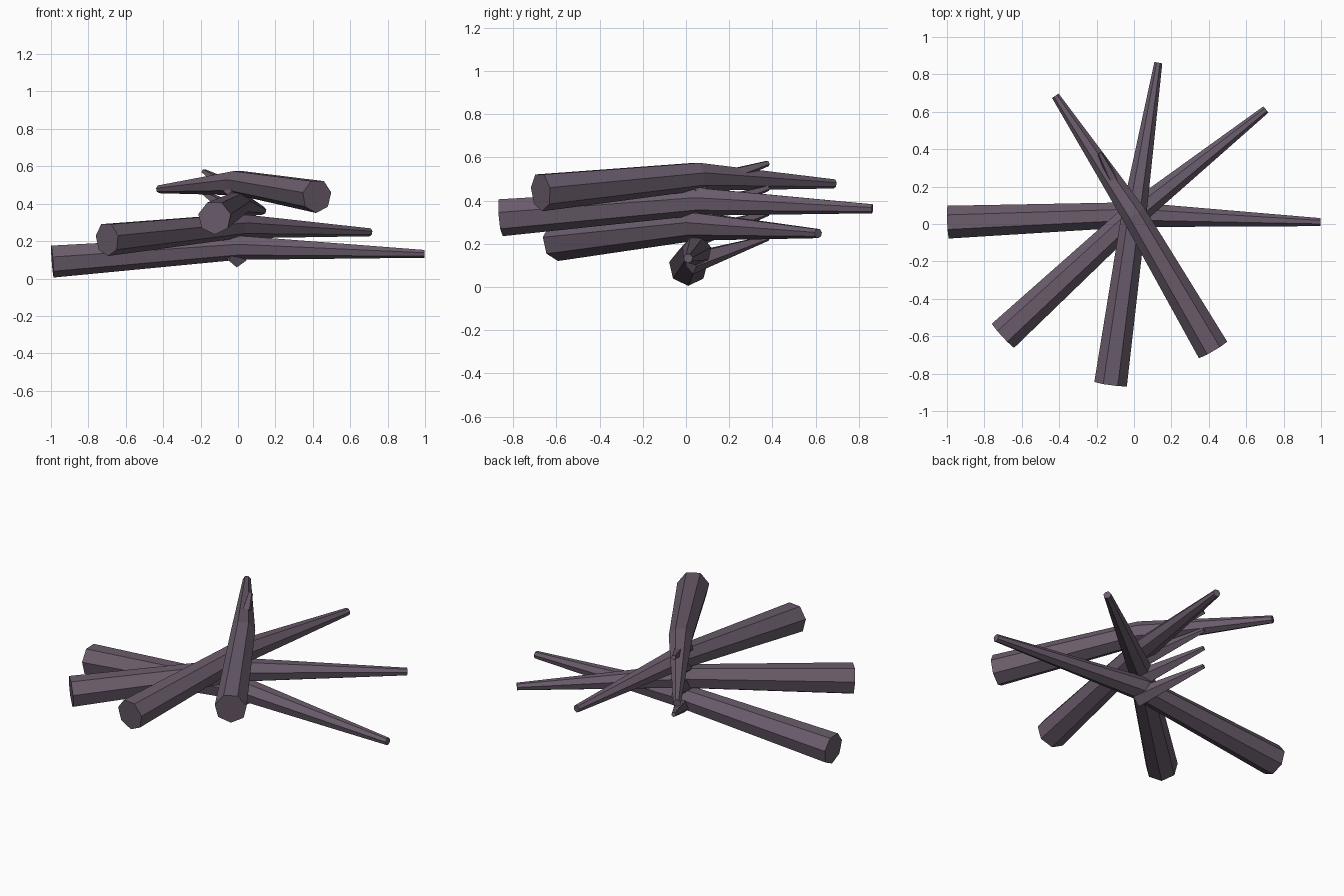
import bpy, bmesh, math
from mathutils import Vector

if "Cube" in bpy.data.objects:
    bpy.data.objects.remove(bpy.data.objects["Cube"])

bark = bpy.data.materials.new("dark purple bark")
bark.diffuse_color = (0.145, 0.108, 0.15, 1)
bark.use_nodes = True
bark.node_tree.nodes["Principled BSDF"].inputs["Base Color"].default_value = bark.diffuse_color


def ring(bm, centre, axis, radius, sides):
    # polygon across the axis with one corner pointing down
    axis = axis.normalized()
    side = axis.cross(Vector((0, 0, 1))).normalized()
    down = side.cross(axis) * -1
    return [bm.verts.new(centre + radius * (math.cos(a) * down + math.sin(a) * side))
            for a in (2 * math.pi * i / sides for i in range(sides))]


def limb(name, points, radii, sides):
    # tapered flat-sided limb along a path, capped at both ends
    pts = [Vector(p) for p in points]
    bm = bmesh.new()
    rings = []
    for i, p in enumerate(pts):
        axis = pts[min(i + 1, len(pts) - 1)] - pts[max(i - 1, 0)]
        rings.append(ring(bm, p, axis, radii[i], sides))
    for a, b in zip(rings, rings[1:]):
        for i in range(sides):
            j = (i + 1) % sides
            bm.faces.new((a[i], a[j], b[j], b[i]))
    bm.faces.new(rings[0])
    bm.faces.new(rings[-1])
    bmesh.ops.recalc_face_normals(bm, faces=bm.faces)
    mesh = bpy.data.meshes.new(name)
    bm.to_mesh(mesh)
    bm.free()
    mesh.materials.append(bark)
    obj = bpy.data.objects.new(name, mesh)
    bpy.context.collection.objects.link(obj)


# four stacked logs, thick end and thin tip (x, y), each one step higher
logs = [((-0.993, 0.01), (0.997, 0.01)),
        ((-0.70, -0.597), (0.705, 0.612)),
        ((-0.125, -0.855), (0.13, 0.862)),
        ((0.422, -0.672), (-0.42, 0.685))]

for n, (butt, tip) in enumerate(logs):
    z = n * 0.115
    # bent trunk
    limb(f"log_{n + 1}",
         [(*butt, 0.095 + z), (0, 0.05, 0.168 + z), (*tip, 0.133 + z)],
         [0.09, 0.068, 0.022], 7)
    # side branch, always pointing the same way
    limb(f"branch_{n + 1}",
         [(0, 0.02, 0.112 + z), (-0.183, 0.38, 0.228 + z)],
         [0.055, 0.014], 5)
